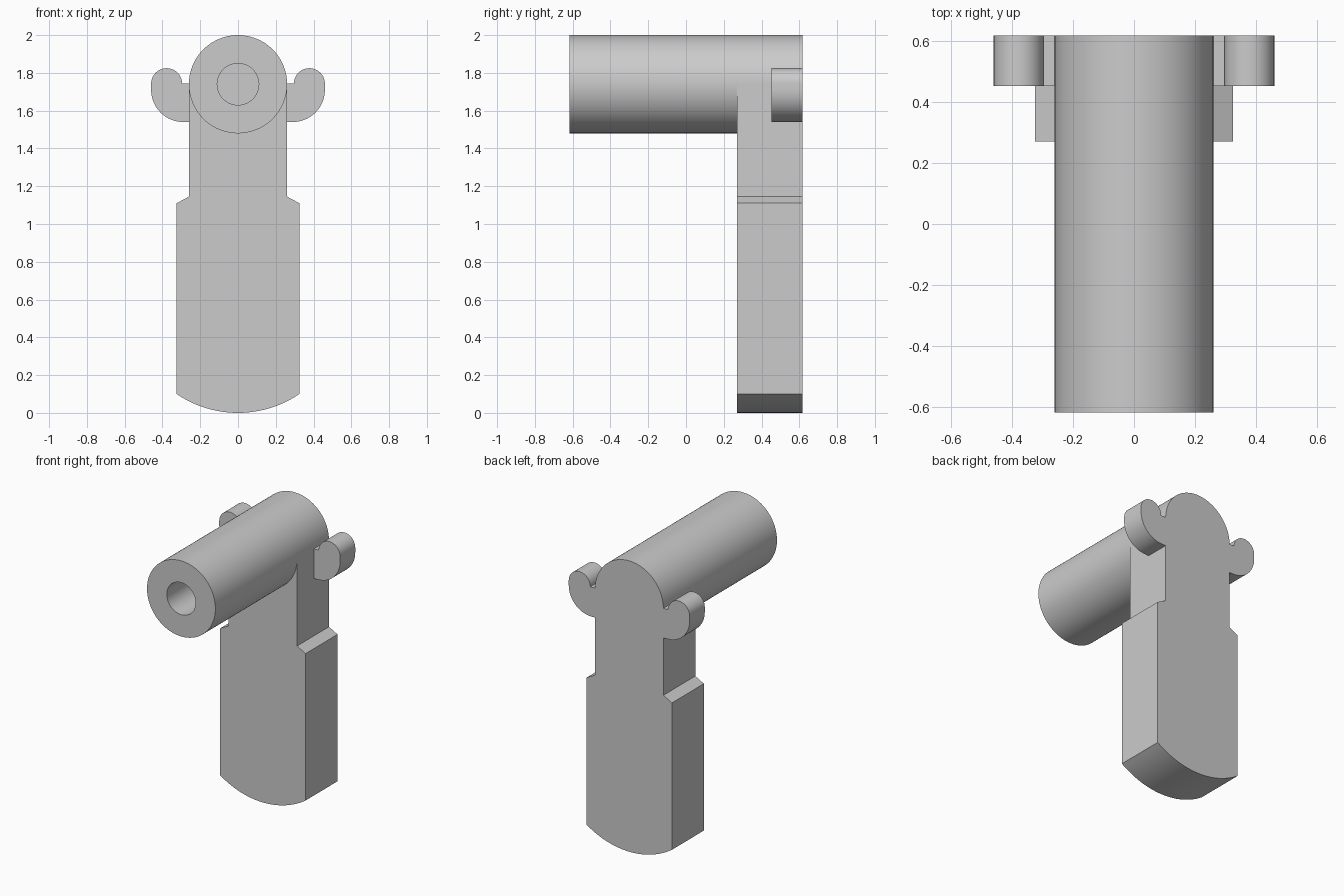
import bpy, bmesh
from math import sin, cos, pi, radians, asin

cube = bpy.data.objects.get("Cube")
if cube:
    bpy.data.objects.remove(cube)

grey = bpy.data.materials.new("light grey")
grey.use_nodes = True
grey.diffuse_color = (0.6, 0.6, 0.6, 1)
grey.node_tree.nodes["Principled BSDF"].inputs["Base Color"].default_value = (0.6, 0.6, 0.6, 1)

BACK, SPLIT, FRONT = 0.617, 0.27, -0.617
R, BORE, AXIS = 0.26, 0.11, 1.74


def arc(cx, cz, r, start, end, n):
    """Points on an arc in the xz plane, angles in radians."""
    steps = [start + (end - start) * i / n for i in range(n + 1)]
    return [(cx + r * cos(a), cz + r * sin(a)) for a in steps]


def finish(name, bm):
    bmesh.ops.remove_doubles(bm, verts=bm.verts, dist=1e-5)
    bmesh.ops.recalc_face_normals(bm, faces=bm.faces)
    mesh = bpy.data.meshes.new(name)
    bm.to_mesh(mesh)
    bm.free()
    mesh.materials.append(grey)
    ob = bpy.data.objects.new(name, mesh)
    bpy.context.collection.objects.link(ob)
    bpy.ops.object.select_all(action='DESELECT')
    bpy.context.view_layer.objects.active = ob
    ob.select_set(True)
    bpy.ops.object.shade_smooth_by_angle(angle=radians(25))
    return ob


def extrude_profile(name, points, y0, y1):
    bm = bmesh.new()
    face = bm.faces.new([bm.verts.new((x, y0, z)) for x, z in points])
    new = bmesh.ops.extrude_face_region(bm, geom=[face])["geom"]
    verts = [v for v in new if isinstance(v, bmesh.types.BMVert)]
    bmesh.ops.translate(bm, verts=verts, vec=(0, y1 - y0, 0))
    return finish(name, bm)


# Upright plate: round top, narrow neck, wide lower part, bowed foot
half, rise = 0.325, 0.10
foot_r = (half ** 2 + rise ** 2) / (2 * rise)
spread = asin(half / foot_r)
plate = arc(0, AXIS, R, 0, pi, 48)
plate += [(-R, 1.145), (-half, 1.11)]
plate += arc(0, foot_r, foot_r, -pi / 2 - spread, -pi / 2 + spread, 24)
plate += [(half, 1.11), (R, 1.145)]
extrude_profile("upright_plate", plate, SPLIT, BACK)

# Barrel with a blind bore, turned around its axis
bm = bmesh.new()
outline = [(R, SPLIT), (R, FRONT), (BORE, FRONT), (BORE, SPLIT), (0, SPLIT)]
verts = [bm.verts.new((r, y, AXIS)) for r, y in outline]
edges = [bm.edges.new(pair) for pair in zip(verts, verts[1:])]
bmesh.ops.spin(bm, geom=verts + edges, cent=(0, 0, AXIS), axis=(0, 1, 0),
               angle=2 * pi, steps=96)
finish("barrel", bm)

# Curled side lugs, mirrored left and right
lug = [(R, 1.54)] + arc(0.29, 1.71, 0.17, -pi / 2, 0, 16)
lug += arc(0.378, 1.743, 0.082, 0, pi, 20)
lug += [(R, 1.743)]
for side, sign in (("left", 1), ("right", -1)):
    extrude_profile(side + "_lug", [(sign * x, z) for x, z in lug], 0.453, BACK)
